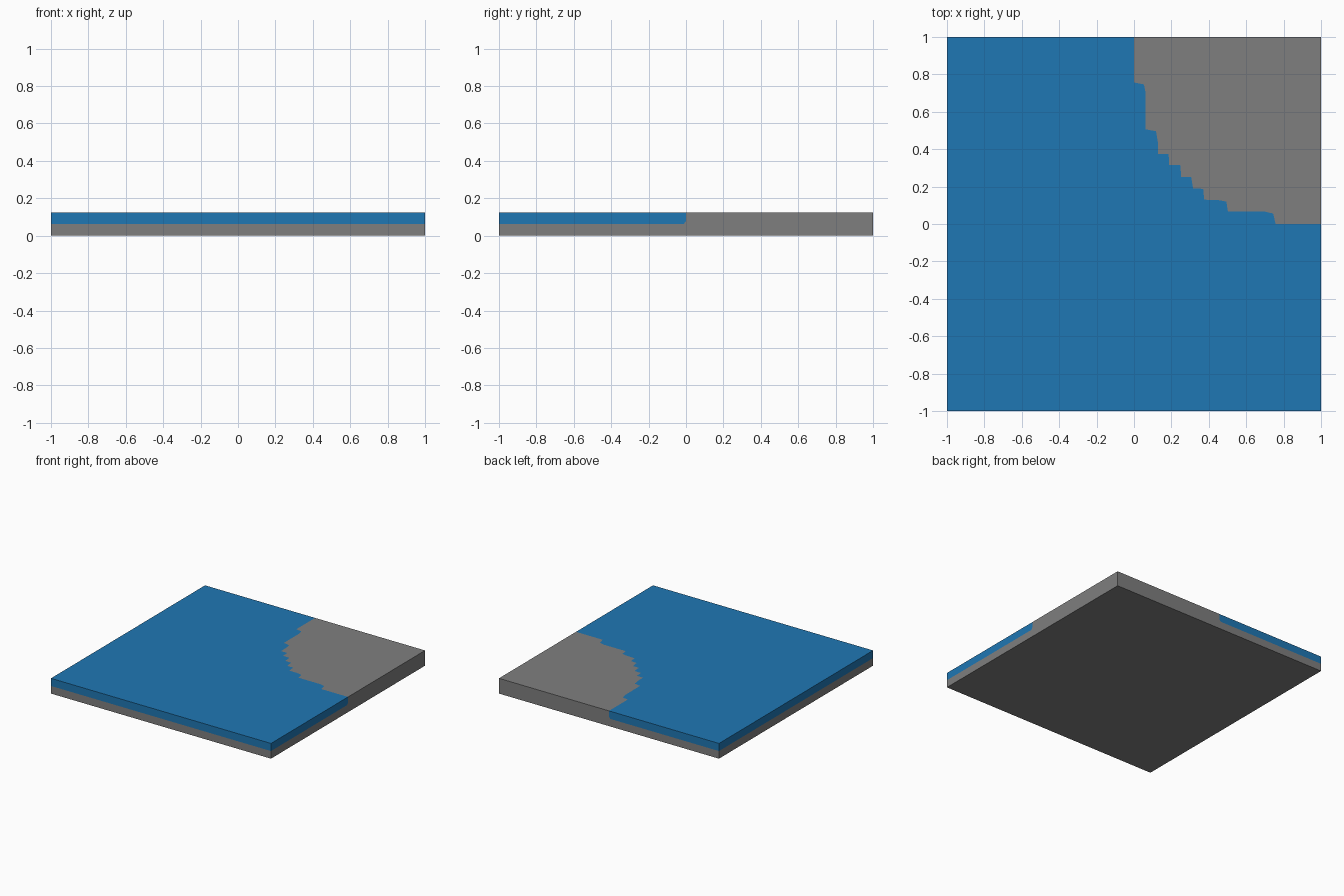
import bpy, bmesh

if "Cube" in bpy.data.objects:
    bpy.data.objects.remove(bpy.data.objects["Cube"])

BASE_Z, TOP_Z, TOE = 0.0625, 0.125, 0.012


def material(name, rgb):
    m = bpy.data.materials.new(name)
    m.diffuse_color = (*rgb, 1)
    m.use_nodes = True
    m.node_tree.nodes["Principled BSDF"].inputs["Base Color"].default_value = m.diffuse_color
    return m


grey = material("stone grey", (0.2122, 0.2122, 0.2122))
blue = material("water blue", (0.0137, 0.1845, 0.4564))


def loft(name, layers, mat):
    """Closed solid from matching outlines, given as (z, points) from bottom to top."""
    bm = bmesh.new()
    rings = [[bm.verts.new((x, y, z)) for x, y in pts] for z, pts in layers]
    bm.faces.new(rings[0][::-1])
    bm.faces.new(rings[-1])
    n = len(rings[0])
    for low, high in zip(rings, rings[1:]):
        for i in range(n):
            j = (i + 1) % n
            bm.faces.new((low[i], low[j], high[j], high[i]))
    bmesh.ops.recalc_face_normals(bm, faces=bm.faces)
    # split the concave caps cleanly
    bmesh.ops.triangulate(bm, faces=[f for f in bm.faces if len(f.verts) > 4])
    me = bpy.data.meshes.new(name)
    bm.to_mesh(me)
    bm.free()
    me.materials.append(mat)
    ob = bpy.data.objects.new(name, me)
    bpy.context.collection.objects.link(ob)
    return ob


# Stepped shoreline from the back edge to the right edge
shore = [(0, 1), (0, 0.757), (0.053, 0.746), (0.0625, 0.7), (0.0625, 0.506),
         (0.118, 0.496), (0.127, 0.44), (0.127, 0.375), (0.185, 0.375),
         (0.188, 0.316), (0.248, 0.314), (0.252, 0.252), (0.306, 0.25),
         (0.316, 0.19), (0.37, 0.188), (0.375, 0.13), (0.45, 0.128),
         (0.494, 0.12), (0.502, 0.066), (0.7, 0.066), (0.744, 0.056),
         (0.757, 0), (1, 0)]
# Same line at the foot of the bank, pushed slightly into the water
foot = [(x if x == 1 else x - TOE, y if y == 1 else y - TOE) for x, y in shore]

square = [(-1, -1), (1, -1), (1, 1), (-1, 1)]
water_rim = [(-1, 1), (-1, -1), (1, -1)]


def levels(rim):
    return [(BASE_Z, foot[::-1] + rim), (BASE_Z + 0.016, shore[::-1] + rim),
            (TOP_Z, shore[::-1] + rim)]


# Base slab, raised land corner and water layer
loft("base_slab", [(0, square), (BASE_Z, square)], grey)
loft("land_corner", levels([(1, 1)]), grey)
loft("water_layer", levels(water_rim), blue)
